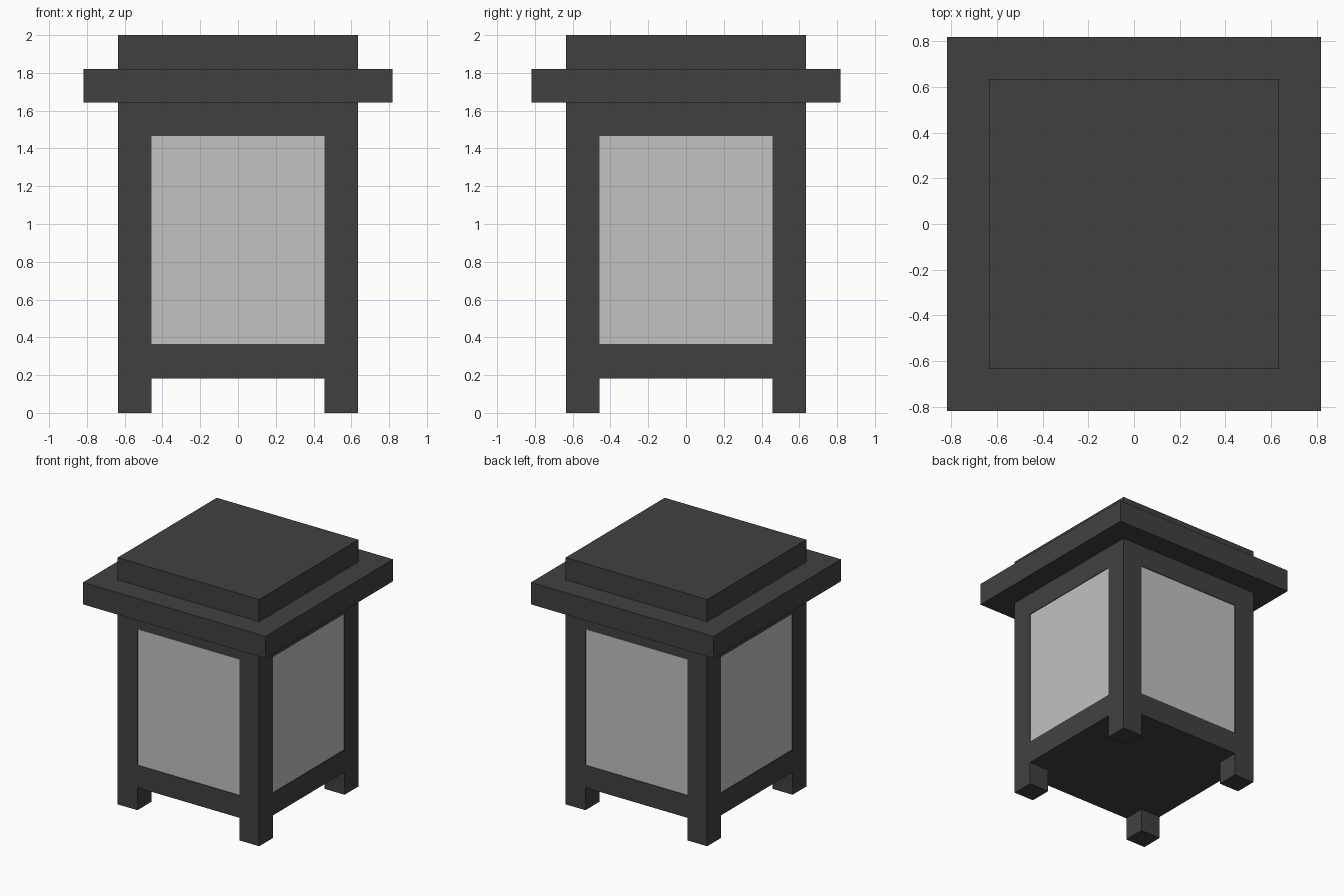
import bpy, bmesh
from mathutils import Matrix, Vector

if "Cube" in bpy.data.objects:
    bpy.data.objects.remove(bpy.data.objects["Cube"])

BODY, OPEN, ROOF = 0.635, 0.4575, 0.818        # half widths
FLOOR, SILL, HEAD, EAVE, STEP, TOP = 0.183, 0.364, 1.466, 1.642, 1.82, 2.0


def material(name, value):
    m = bpy.data.materials.new(name)
    m.diffuse_color = (value, value, value, 1)
    m.use_nodes = True
    m.node_tree.nodes["Principled BSDF"].inputs["Base Color"].default_value = m.diffuse_color
    return m


dark = material("charcoal_frame", 0.053)
pale = material("pale_glass", 0.54)


def new_box(half, z0, z1):
    bm = bmesh.new()
    mat = (Matrix.Translation((0, 0, (z0 + z1) / 2))
           @ Matrix.Diagonal((2 * half, 2 * half, z1 - z0, 1)))
    bmesh.ops.create_cube(bm, size=1, matrix=mat)
    return bm


def finish(bm, name, *mats):
    mesh = bpy.data.meshes.new(name)
    bm.normal_update()
    bm.to_mesh(mesh)
    bm.free()
    for m in mats:
        mesh.materials.append(m)
    obj = bpy.data.objects.new(name, mesh)
    bpy.context.collection.objects.link(obj)
    return obj


# Lantern body: box sliced into posts, rails and window openings
bm = new_box(BODY, FLOOR, EAVE)
cuts = [(Vector((s * OPEN, 0, 0)), Vector((1, 0, 0))) for s in (-1, 1)]
cuts += [(Vector((0, s * OPEN, 0)), Vector((0, 1, 0))) for s in (-1, 1)]
cuts += [(Vector((0, 0, z)), Vector((0, 0, 1))) for z in (SILL, HEAD)]
for co, no in cuts:
    bmesh.ops.bisect_plane(bm, geom=bm.verts[:] + bm.edges[:] + bm.faces[:],
                           plane_co=co, plane_no=no)
bm.normal_update()

# Glass panes, set back a hair inside the frame
panes, feet = [], []
for f in bm.faces:
    c = f.calc_center_median()
    if abs(f.normal.z) < 0.5 and SILL < c.z < HEAD and min(abs(c.x), abs(c.y)) < 0.1:
        panes.append(f)
    elif f.normal.z < -0.5 and min(abs(c.x), abs(c.y)) > OPEN:
        feet.append(f)
for f in panes:
    f.material_index = 1
rims = bmesh.ops.inset_individual(bm, faces=panes, thickness=0, depth=-0.005)
for f in rims["faces"]:
    f.material_index = 0

# Four legs drawn down from the corner posts
bmesh.ops.inset_individual(bm, faces=feet, thickness=0, depth=FLOOR)
finish(bm, "lantern_body", dark, pale)

# Overhanging roof slab and the smaller cap on top
finish(new_box(ROOF, EAVE, STEP), "roof_slab", dark)
finish(new_box(BODY, STEP, TOP), "roof_cap", dark)
